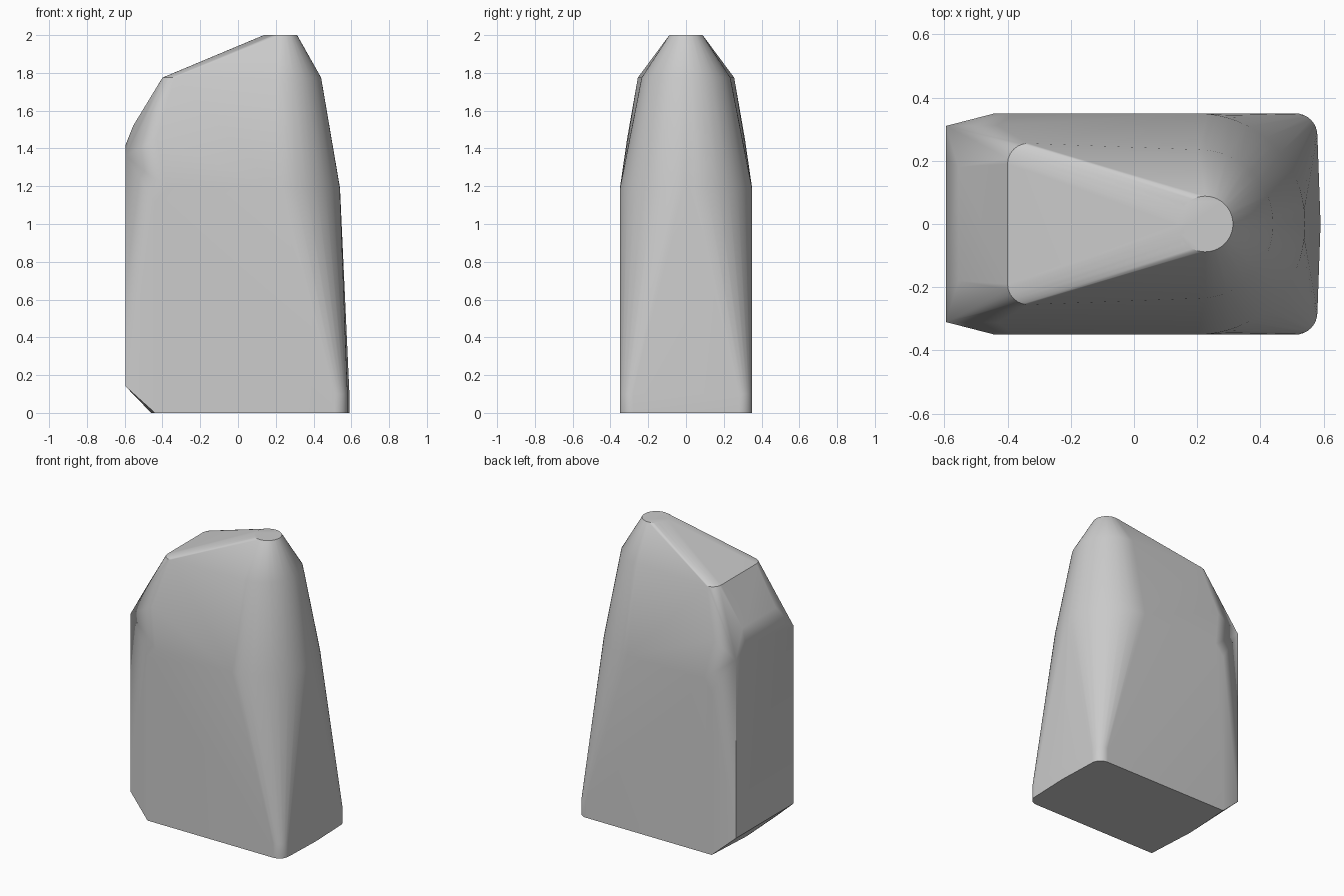
import bpy, bmesh, math

cube = bpy.data.objects.get("Cube")
if cube:
    bpy.data.objects.remove(cube, do_unlink=True)


def arc(cx, cy, r, start, end, z, steps):
    """Points along a horizontal arc, angles in degrees."""
    angles = [math.radians(start + (end - start) * i / steps) for i in range(steps + 1)]
    return [(cx + r * math.cos(a), cy + r * math.sin(a), z) for a in angles]


# One half of the body (y >= 0), section by section
half = []
for z in (0, 0.1):                                    # foot with tight rounded corners
    half += arc(0.51, 0.28, 0.07, 0, 90, z, 8) + [(0.59, 0, z)]
half += [(-0.44, 0.35, 0), (-0.46, 0, 0), (-0.595, 0.31, 0.14)]
half += arc(0.2, 0.01, 0.34, 0, 90, 1.19, 16)         # shoulder, wide round end
half += [(-0.38, 0.35, 1.19), (-0.44, 0.35, 1.12)]
half += [(-0.595, 0.31, 1.36), (-0.595, 0.2, 1.42), (-0.555, 0.18, 1.52)]
half += [(-0.43, 0.312, 1.45)]
half += arc(0.205, 0, 0.235, 0, 90, 1.775, 16)        # upper rim
half += arc(-0.335, 0.19, 0.065, 90, 180, 1.775, 6)
half += arc(0.225, 0, 0.088, 0, 180, 2, 20)           # small flat tip

# Mirror across y and wrap in a convex skin
bm = bmesh.new()
for x, y, z in half:
    for side in (1, -1):
        bm.verts.new((x, y * side, z))
bmesh.ops.remove_doubles(bm, verts=bm.verts, dist=0.0005)
hull = bmesh.ops.convex_hull(bm, input=bm.verts)
loose = {e for e in hull["geom_interior"] + hull["geom_unused"]
         if isinstance(e, bmesh.types.BMVert)}
bmesh.ops.delete(bm, geom=list(loose), context="VERTS")
bmesh.ops.dissolve_limit(bm, angle_limit=math.radians(0.5), verts=bm.verts, edges=bm.edges)
bmesh.ops.recalc_face_normals(bm, faces=bm.faces)

mesh = bpy.data.meshes.new("body")
bm.to_mesh(mesh)
bm.free()
body = bpy.data.objects.new("body", mesh)
bpy.context.collection.objects.link(body)

# Plain grey
grey = bpy.data.materials.new("grey")
grey.use_nodes = True
colour = (0.6, 0.6, 0.6, 1)
grey.diffuse_color = colour
grey.node_tree.nodes["Principled BSDF"].inputs["Base Color"].default_value = colour
mesh.materials.append(grey)

# Soft shading with crisp edges at the foot, end plate and tip
bpy.ops.object.select_all(action="DESELECT")
body.select_set(True)
bpy.context.view_layer.objects.active = body
bpy.ops.object.shade_smooth_by_angle(angle=math.radians(30))
soften = body.modifiers.new("even_shading", "WEIGHTED_NORMAL")
soften.keep_sharp = True
